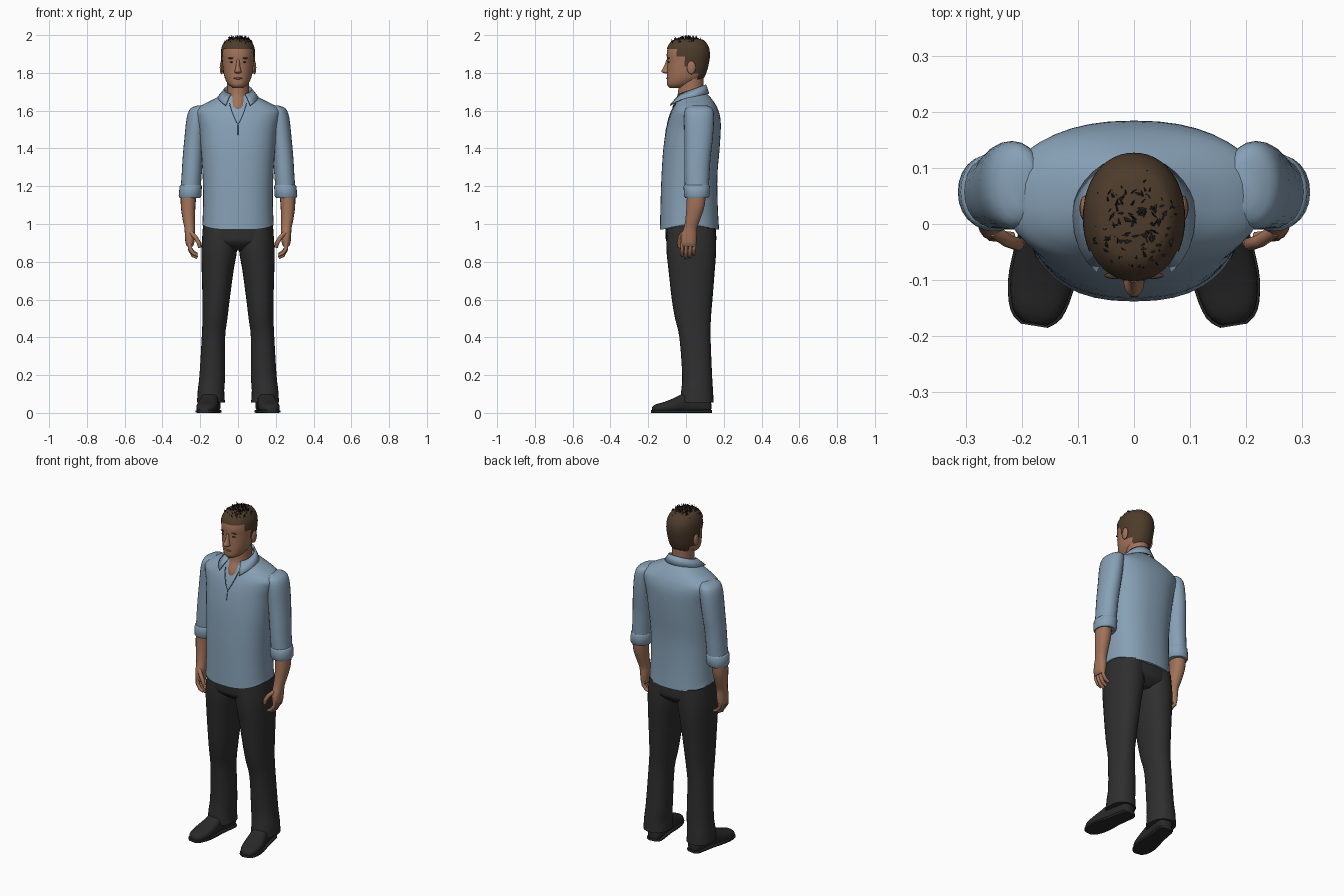
import bpy, bmesh, math, random
from mathutils import Matrix, Vector

if "Cube" in bpy.data.objects:
    bpy.data.objects.remove(bpy.data.objects["Cube"])

random.seed(4)


def material(name, rgb):
    m = bpy.data.materials.new(name)
    m.diffuse_color = (*rgb, 1)
    m.use_nodes = True
    m.node_tree.nodes["Principled BSDF"].inputs["Base Color"].default_value = m.diffuse_color
    return m


SHIRT = material("shirt blue", (0.24, 0.35, 0.46))
SEAM = material("seam blue", (0.07, 0.11, 0.16))
SKIN = material("skin", (0.36, 0.17, 0.10))
LIPS = material("lips", (0.26, 0.10, 0.07))
HAIR = material("brown hair", (0.075, 0.045, 0.025))
TUFT = material("dark hair", (0.012, 0.012, 0.013))
CLOTH = material("trouser black", (0.028, 0.028, 0.028))
SHOE = material("shoe black", (0.022, 0.022, 0.022))


def finish(bm, name, mat, angle=50):
    bmesh.ops.recalc_face_normals(bm, faces=bm.faces[:])
    me = bpy.data.meshes.new(name)
    bm.to_mesh(me)
    bm.free()
    me.materials.append(mat)
    ob = bpy.data.objects.new(name, me)
    bpy.context.collection.objects.link(ob)
    bpy.ops.object.select_all(action='DESELECT')
    ob.select_set(True)
    bpy.context.view_layer.objects.active = ob
    bpy.ops.object.shade_smooth_by_angle(angle=math.radians(angle))
    return ob


def smooth_rings(rings, steps):
    """Catmull-Rom interpolation between rings."""
    out = []
    for i in range(len(rings) - 1):
        a, b = rings[max(i - 1, 0)], rings[i]
        c, d = rings[i + 1], rings[min(i + 2, len(rings) - 1)]
        for s in range(steps):
            t = s / steps
            out.append([0.5 * (2 * q + (r - p) * t + (2 * p - 5 * q + 4 * r - w) * t * t
                               + (3 * q - p - 3 * r + w) * t ** 3)
                        for p, q, r, w in zip(a, b, c, d)])
    return out + [list(rings[-1])]


def loft(rings, steps=3, sides=28, power=2.0, along_y=False, side=1):
    """Rings are (position, centre x, half width, low, high)."""
    bm = bmesh.new()
    loops = []
    for t, cx, rx, lo, hi in smooth_rings(rings, steps):
        loop = []
        for k in range(sides):
            a = 2 * math.pi * k / sides
            c, s = math.cos(a), math.sin(a)
            x = cx + rx * math.copysign(abs(c) ** (2 / power), c)
            v = (lo + hi) / 2 + (hi - lo) / 2 * math.copysign(abs(s) ** (2 / power), s)
            loop.append(bm.verts.new((side * x, t, v) if along_y else (side * x, v, t)))
        loops.append(loop)
    for a, b in zip(loops, loops[1:]):
        for k in range(sides):
            n = (k + 1) % sides
            bm.faces.new((a[k], a[n], b[n], b[k]))
    bm.faces.new(loops[0])
    bm.faces.new(loops[-1])
    return bm


def ball(name, mat, centre, size):
    bm = bmesh.new()
    bmesh.ops.create_uvsphere(bm, u_segments=14, v_segments=8, radius=1,
                              matrix=Matrix.Translation(centre) @ Matrix.Diagonal((*size, 1)))
    return finish(bm, name, mat)


def tube(name, mat, points, radius, res=2):
    cu = bpy.data.curves.new(name, 'CURVE')
    cu.dimensions = '3D'
    cu.bevel_depth, cu.bevel_resolution, cu.use_fill_caps = radius, res, True
    sp = cu.splines.new('POLY')
    sp.points.add(len(points) - 1)
    for i, p in enumerate(points):
        sp.points[i].co = (*p, 1)
        sp.points[i].radius = 1 if i < len(points) - 1 else 0.75
    ob = bpy.data.objects.new(name, cu)
    bpy.context.collection.objects.link(ob)
    cu.materials.append(mat)
    bpy.ops.object.select_all(action='DESELECT')
    ob.select_set(True)
    bpy.context.view_layer.objects.active = ob
    bpy.ops.object.convert(target='MESH')
    bpy.ops.object.shade_smooth_by_angle(angle=math.radians(50))


# Shirt body with a curved hem
torso = [(0.97, 0, .190, -.138, .175), (1.10, 0, .185, -.135, .168), (1.25, 0, .187, -.13, .166),
         (1.40, 0, .197, -.12, .178), (1.50, 0, .207, -.105, .184), (1.56, 0, .222, -.09, .182),
         (1.60, 0, .228, -.075, .172), (1.63, 0, .19, -.06, .158), (1.66, 0, .13, -.045, .138),
         (1.69, 0, .075, -.03, .112)]
bm = loft(torso, 4, 40, 2.35)
for v in bm.verts:
    if v.co.z < 0.98:
        v.co.z += 0.025 * (abs(v.co.x) / 0.19) ** 4
finish(bm, "shirt_body", SHIRT)


def front(z):
    for a, b in zip(torso, torso[1:]):
        if a[0] <= z <= b[0]:
            return a[3] + (b[3] - a[3]) * (z - a[0]) / (b[0] - a[0])


# Shirt collar, folded strip open at the front
bm = bmesh.new()
rows = []
for k in range(25):
    th = math.radians(-147 + 294 * k / 24)
    s, c = math.sin(th), math.cos(th)
    f = (1 - c) / 2
    top = (.072 * s, .035 + c * (.068 if c > 0 else .08), 1.738 - .055 * f)
    low = ((.088 + .035 * f) * s, .035 + c * (.085 if c > 0 else .142), 1.69 - .035 * f - .05 * f ** 6)
    rows.append([bm.verts.new(top), bm.verts.new(low)])
for a, b in zip(rows, rows[1:]):
    bm.faces.new((a[0], b[0], b[1], a[1]))
collar = finish(bm, "shirt_collar", SHIRT)
mod = collar.modifiers.new("thickness", 'SOLIDIFY')
mod.thickness, mod.offset = 0.007, 0

# Neckline edges and button placket
for sx in (-1, 1):
    pts = [(.045, 1.64), (.034, 1.60), (.018, 1.56), (0, 1.525)]
    tube("neckline_edge", SEAM, [(sx * x, front(z) - .001, z) for x, z in pts], .0028, 1)
tube("placket_seam", SEAM, [(0, front(z), z) for z in (1.525, 1.50, 1.47)], .0025, 1)

# Trouser hips
finish(loft([(0.86, 0, .10, -.05, .11), (0.90, 0, .18, -.10, .155),
             (0.94, 0, .189, -.108, .16), (1.03, 0, .18, -.11, .155)], 3, 36, 2.5), "trouser_hips", CLOTH)

for sx, label in ((-1, "right"), (1, "left")):
    # Trouser leg
    finish(loft([(.055, .143, .074, -.03, .146), (.12, .143, .070, -.025, .143), (.20, .136, .068, -.02, .138),
                 (.40, .130, .062, -.035, .13), (.50, .122, .066, -.058, .132), (.60, .116, .072, -.075, .14),
                 (.75, .108, .084, -.092, .152), (.87, .099, .095, -.104, .16), (.98, .094, .09, -.1, .155)],
                3, 28, 2.2, side=sx), label + "_trouser_leg", CLOTH)
    # Shoe upper and sole, toes turned outward
    upper = [(-.180, 0, .020, 0, .032), (-.16, 0, .042, 0, .046), (-.11, 0, .055, 0, .06), (-.05, 0, .053, 0, .085),
             (0, 0, .046, 0, .11), (.06, 0, .044, 0, .11), (.115, 0, .04, 0, .09), (.132, 0, .022, 0, .07)]
    sole = [(y * 1.02, 0, rx + .004, 0, .015) for y, _, rx, _, _ in upper]
    for part, rings, p in (("shoe", upper, 2.6), ("shoe_sole", sole, 6)):
        bm = loft(rings, 3, 24, p, True, sx)
        bm.transform(Matrix.Translation((sx * .149, 0, 0)) @ Matrix.Rotation(sx * math.radians(9), 4, 'Z'))
        finish(bm, label + "_" + part, SHOE)
    # Sleeve and rolled cuff
    finish(loft([(1.627, .195, .022, .03, .11), (1.61, .208, .045, -.002, .14), (1.56, .218, .054, -.01, .148),
                 (1.45, .230, .054, -.008, .142), (1.35, .239, .054, -.008, .13), (1.25, .246, .053, -.008, .124),
                 (1.17, .252, .053, -.005, .12)], 3, 24, 2.1, side=sx), label + "_sleeve", SHIRT)
    finish(loft([(1.207, .249, .054, -.008, .122), (1.20, .250, .059, -.013, .126), (1.148, .254, .060, -.01, .124),
                 (1.138, .255, .054, -.004, .116)], 1, 24, 2.1, side=sx), label + "_cuff", SHIRT)
    # Forearm and palm
    finish(loft([(1.18, .260, .042, .005, .105), (1.10, .264, .039, .002, .10), (1.03, .261, .033, -.003, .078),
                 (.98, .256, .028, -.012, .06), (.94, .254, .027, -.026, .058), (.90, .255, .023, -.028, .055),
                 (.88, .254, .015, -.022, .05)], 3, 18, 2.2, side=sx), label + "_forearm", SKIN)
    # Fingers and thumb
    for i, drop in enumerate((.012, 0, .004, .018)):
        y = -.018 + i * .021
        tube(label + "_finger", SKIN, [(sx * .256, y, .90), (sx * .255, y - .002, .865 + drop / 2),
                                       (sx * .238, y - .004, .833 + drop), (sx * .215, y - .004, .822 + drop)], .0105)
    tube(label + "_thumb", SKIN, [(sx * .25, -.012, .955), (sx * .225, -.03, .93),
                                  (sx * .207, -.036, .90), (sx * .202, -.034, .875)], .012)
    # Ear, eye and brow
    ball(label + "_ear", SKIN, (sx * .087, .028, 1.828), (.010, .023, .036))
    ball(label + "_eye", TUFT, (sx * .033, -.0905, 1.857), (.013, .005, .0035))
    ball(label + "_brow", HAIR, (sx * .034, -.092, 1.878), (.019, .006, .004))

# Neck
finish(loft([(1.58, 0, .058, -.07, .10), (1.62, 0, .058, -.071, .10), (1.65, 0, .057, -.06, .098),
             (1.68, 0, .057, -.045, .095), (1.73, 0, .058, -.04, .092), (1.79, 0, .06, -.04, .095)]), "neck", SKIN)

# Head
skull = [(1.720, 0, .026, -.086, -.02), (1.737, 0, .050, -.1, .035), (1.77, 0, .069, -.101, .085),
         (1.81, 0, .078, -.1, .105), (1.86, 0, .083, -.1, .117), (1.90, 0, .085, -.102, .121),
         (1.94, 0, .079, -.093, .113), (1.965, 0, .058, -.065, .088), (1.975, 0, .022, -.02, .045)]
finish(loft(skull, 4, 36, 2.1), "head", SKIN)

# Hair cap, trimmed along the hairline
cap = [(z + (.008 if z > 1.95 else 0), 0, rx + .006, lo - .004, hi + .006) for z, _, rx, lo, hi in skull]
bm = loft(cap, 6, 48, 2.1)


def hairline(y):
    return 1.925 if y < -.045 else 1.885 if y < -.01 else 1.835 if y < .035 else 1.795 if y < .06 else 1.752


bmesh.ops.delete(bm, geom=[f for f in bm.faces if f.calc_center_median().z < hairline(f.calc_center_median().y)],
                 context='FACES')
finish(bm, "hair_cap", HAIR)

# Dark upright tufts on the crown
bm = bmesh.new()
for i in range(150):
    a, r = random.uniform(0, 2 * math.pi), math.sqrt(random.random())
    x, y = .074 * r * math.cos(a), .012 + .088 * r * math.sin(a)
    z = 1.984 - .034 * r ** 3
    turn = random.uniform(0, math.pi)
    d = Vector((math.cos(turn), math.sin(turn), 0)) * random.uniform(.008, .014)
    base = Vector((x, y, z - .008))
    tip = Vector((x + random.uniform(-.01, .01), y - random.uniform(0, .014), min(2.0, z + random.uniform(.008, .024))))
    n = Vector((-d.y, d.x, 0)) * 0.2
    foot = [bm.verts.new(base + o) for o in (d, n, -d, -n)]
    peak = bm.verts.new(tip)
    for k in range(4):
        bm.faces.new((foot[k], foot[(k + 1) % 4], peak))
finish(bm, "hair_tufts", TUFT, 20)

# Nose and lips
finish(loft([(1.797, 0, .010, -.112, -.085), (1.803, 0, .018, -.126, -.08), (1.812, 0, .017, -.130, -.08),
             (1.835, 0, .011, -.117, -.08), (1.87, 0, .009, -.104, -.08)], 3, 14), "nose", SKIN)
ball("mouth", LIPS, (0, -.097, 1.771), (.024, .008, .006))
